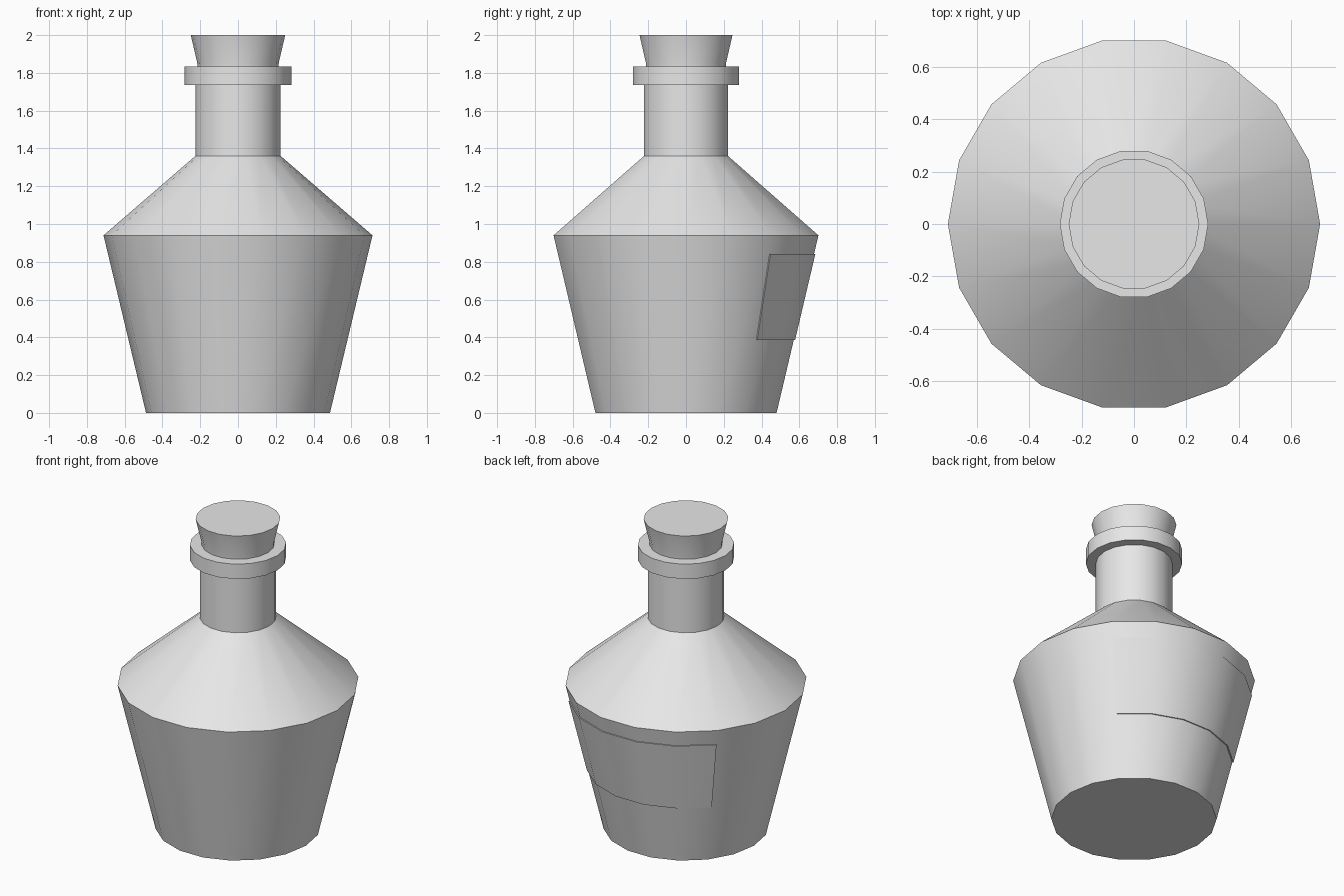
import bpy, bmesh, math

if "Cube" in bpy.data.objects:
    bpy.data.objects.remove(bpy.data.objects["Cube"])

SIDES = 18
grey = bpy.data.materials.new("pale grey")
grey.diffuse_color = (0.8, 0.8, 0.8, 1)
grey.use_nodes = True
grey.node_tree.nodes["Principled BSDF"].inputs["Base Color"].default_value = grey.diffuse_color


def finish(name, bm):
    bmesh.ops.recalc_face_normals(bm, faces=bm.faces)
    mesh = bpy.data.meshes.new(name)
    bm.to_mesh(mesh)
    bm.free()
    mesh.materials.append(grey)
    ob = bpy.data.objects.new(name, mesh)
    bpy.context.collection.objects.link(ob)
    bpy.ops.object.select_all(action='DESELECT')
    ob.select_set(True)
    bpy.context.view_layer.objects.active = ob
    bpy.ops.object.shade_smooth_by_angle(angle=math.radians(30))
    return ob


def ring(bm, r, z, angles):
    return [bm.verts.new((r * math.cos(math.radians(a)),
                          r * math.sin(math.radians(a)), z)) for a in angles]


def lathe(name, profile):
    """Closed solid of revolution from (radius, height) points, bottom to top."""
    bm = bmesh.new()
    angles = [i * 360 / SIDES for i in range(SIDES)]
    rings = [ring(bm, r, z, angles) for r, z in profile]
    for a, b in zip(rings, rings[1:]):
        for i in range(SIDES):
            j = (i + 1) % SIDES
            bm.faces.new((a[i], a[j], b[j], b[i]))
    bm.faces.new(rings[0])
    bm.faces.new(rings[-1])
    return finish(name, bm)


# Bottle: tapered body, sloping shoulder, neck and lip
lathe("bottle", [(0.487, 0), (0.712, 0.94), (0.226, 1.36), (0.226, 1.737),
                 (0.284, 1.737), (0.284, 1.833)])

# Cork: flared stopper
lathe("cork", [(0.213, 1.80), (0.216, 1.855), (0.25, 2.0)])


# Label: thin raised plate around five facets of the back
def body_radius(z):
    return 0.487 + (0.712 - 0.487) * z / 0.94


bm = bmesh.new()
angles = range(40, 141, 20)
section = [(0.385, -0.002), (0.385, 0.007), (0.84, 0.007), (0.84, -0.002)]
rows = [ring(bm, body_radius(z) + d, z, angles) for z, d in section]
for k in range(4):
    a, b = rows[k], rows[(k + 1) % 4]
    for i in range(len(angles) - 1):
        bm.faces.new((a[i], a[i + 1], b[i + 1], b[i]))
for end in (0, -1):
    bm.faces.new([row[end] for row in rows])
finish("label", bm)
